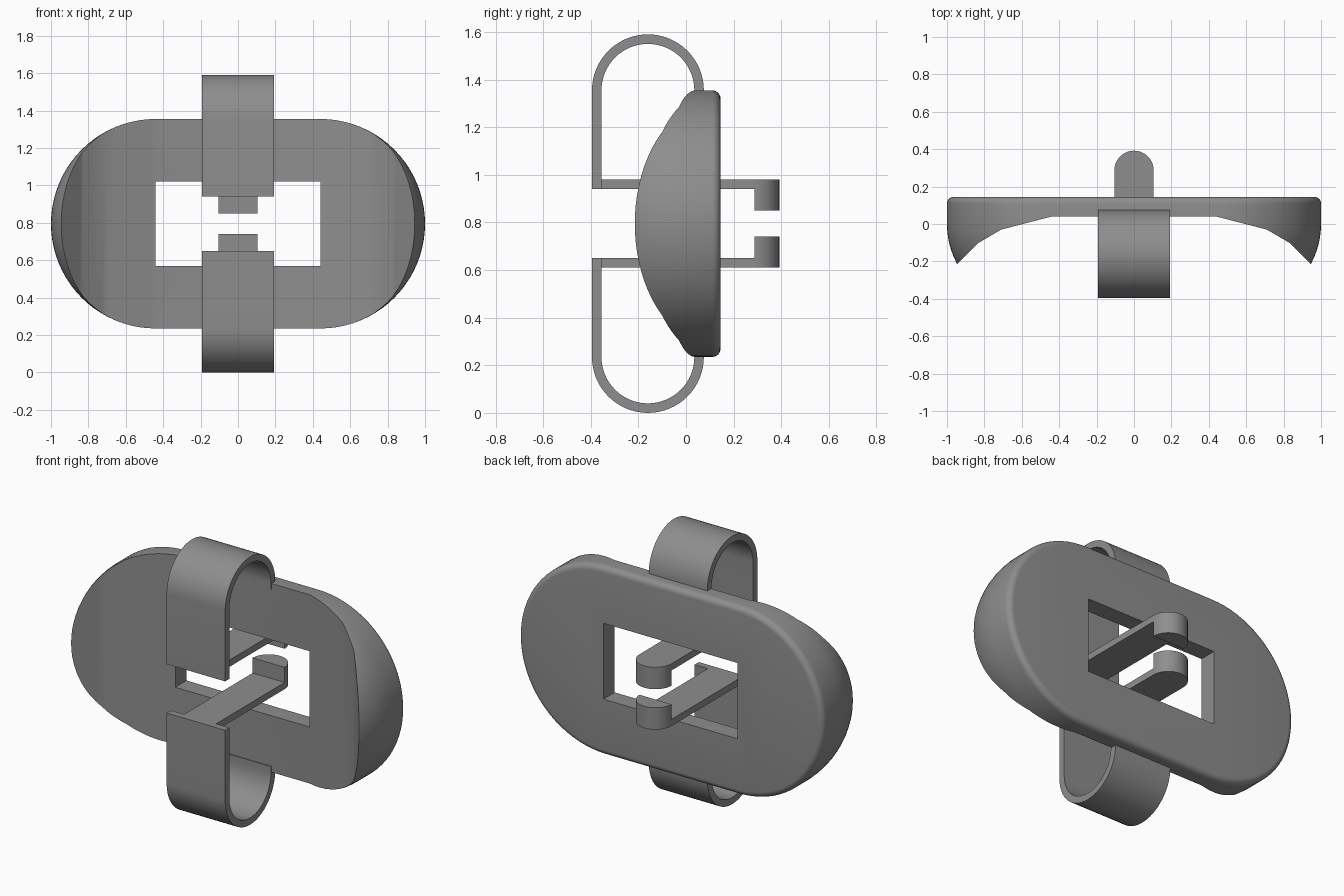
import bpy, bmesh, math
from mathutils import Vector

if "Cube" in bpy.data.objects:
    bpy.data.objects.remove(bpy.data.objects["Cube"])

MID = 0.795          # height of the symmetry plane
grey = bpy.data.materials.new("plain grey")
grey.diffuse_color = (0.27, 0.27, 0.27, 1)
grey.use_nodes = True
grey.node_tree.nodes["Principled BSDF"].inputs["Base Color"].default_value = grey.diffuse_color


def finish(name, bm):
    bmesh.ops.recalc_face_normals(bm, faces=bm.faces)
    me = bpy.data.meshes.new(name)
    bm.to_mesh(me)
    bm.free()
    me.materials.append(grey)
    ob = bpy.data.objects.new(name, me)
    bpy.context.collection.objects.link(ob)
    return ob


def loft(name, rings):
    """Skin a stack of closed rings and cap both ends."""
    bm = bmesh.new()
    vs = [[bm.verts.new(p) for p in r] for r in rings]
    n = len(vs[0])
    for a, b in zip(vs, vs[1:]):
        for i in range(n):
            bm.faces.new((a[i], a[(i + 1) % n], b[(i + 1) % n], b[i]))
    bm.faces.new(vs[0])
    bm.faces.new(vs[-1])
    return finish(name, bm)


def smooth(ob, angle=30):
    bpy.ops.object.select_all(action='DESELECT')
    ob.select_set(True)
    bpy.context.view_layer.objects.active = ob
    bpy.ops.object.shade_smooth_by_angle(angle=math.radians(angle))


def cut(ob, cutter):
    m = ob.modifiers.new("cut", 'BOOLEAN')
    m.operation, m.solver, m.object = 'DIFFERENCE', 'EXACT', cutter
    bpy.context.view_layer.objects.active = ob
    bpy.ops.object.modifier_apply(modifier=m.name)
    bpy.data.objects.remove(cutter)


def stadium(y, r, n=40):
    pts = []
    for side in (1, -1):
        for i in range(n + 1):
            a = -math.pi / 2 + math.pi * i / n
            pts.append((side * (0.44 + r * math.cos(a)), y, MID + side * r * math.sin(a)))
    return pts


# Body: rounded back rim, sides bulging gently inward toward the front
rim = 0.035
sections = [(0.145 - rim * (1 - math.cos(a)), 0.56 - rim * (1 - math.sin(a)))
            for a in (math.pi / 2 * i / 6 for i in range(7))]
for i in range(10):
    y = 0.03 - 0.31 * i / 9
    sections.append((y, 0.56 - 0.45 + math.sqrt(0.45 ** 2 - min(0, y) ** 2)))
body = loft("body", [stadium(y, r) for y, r in sections])

# Hollow front: flat middle, bending forward toward both ends
half = [(0.44, 0.04), (0.71, -0.03), (0.83, -0.1), (0.945, -0.215), (1.1, -0.37), (1.1, -0.6)]
outline = half + [(-x, y) for x, y in reversed(half)]
cut(body, loft("front_cutter", [[(x, y, z) for x, y in outline] for z in (0, 1.6)]))

# Rectangular window
window = [(-0.44, 0.57), (0.44, 0.57), (0.44, 1.02), (-0.44, 1.02)]
cut(body, loft("window_cutter", [[(x, y, z) for x, z in window] for y in (-0.5, 0.5)]))
smooth(body)


def clip(label, flip):
    """Bent strap, prong and hook; flip = -1 mirrors them below the middle."""
    def up(z):
        return MID + flip * (z - MID)

    # Strap: side outline in y/z, extruded across x
    def arc(r):
        return [(-0.16 + r * math.cos(math.pi * i / 32), 1.355 + r * math.sin(math.pi * i / 32))
                for i in range(33)]
    side = [(0.075, 1.32)] + arc(0.235) + [(-0.395, 0.94), (-0.355, 0.94)]
    side += arc(0.195)[::-1] + [(0.035, 1.32)]
    smooth(loft(label + "_strap", [[(x, y, up(z)) for y, z in side] for x in (-0.192, 0.192)]))

    # Prong with a rounded tip, and the half-round hook at its end
    tip = [(0.105 * math.cos(math.pi * i / 24), 0.287 + 0.105 * math.sin(math.pi * i / 24))
           for i in range(25)]
    prong = [(0.105, -0.356)] + tip + [(-0.105, -0.356)]
    smooth(loft(label + "_prong", [[(x, y, up(z)) for x, y in prong] for z in (0.94, 0.98)]))
    smooth(loft(label + "_hook", [[(x, y, up(z)) for x, y in tip] for z in (0.85, 0.94)]))


clip("upper", 1)
clip("lower", -1)
